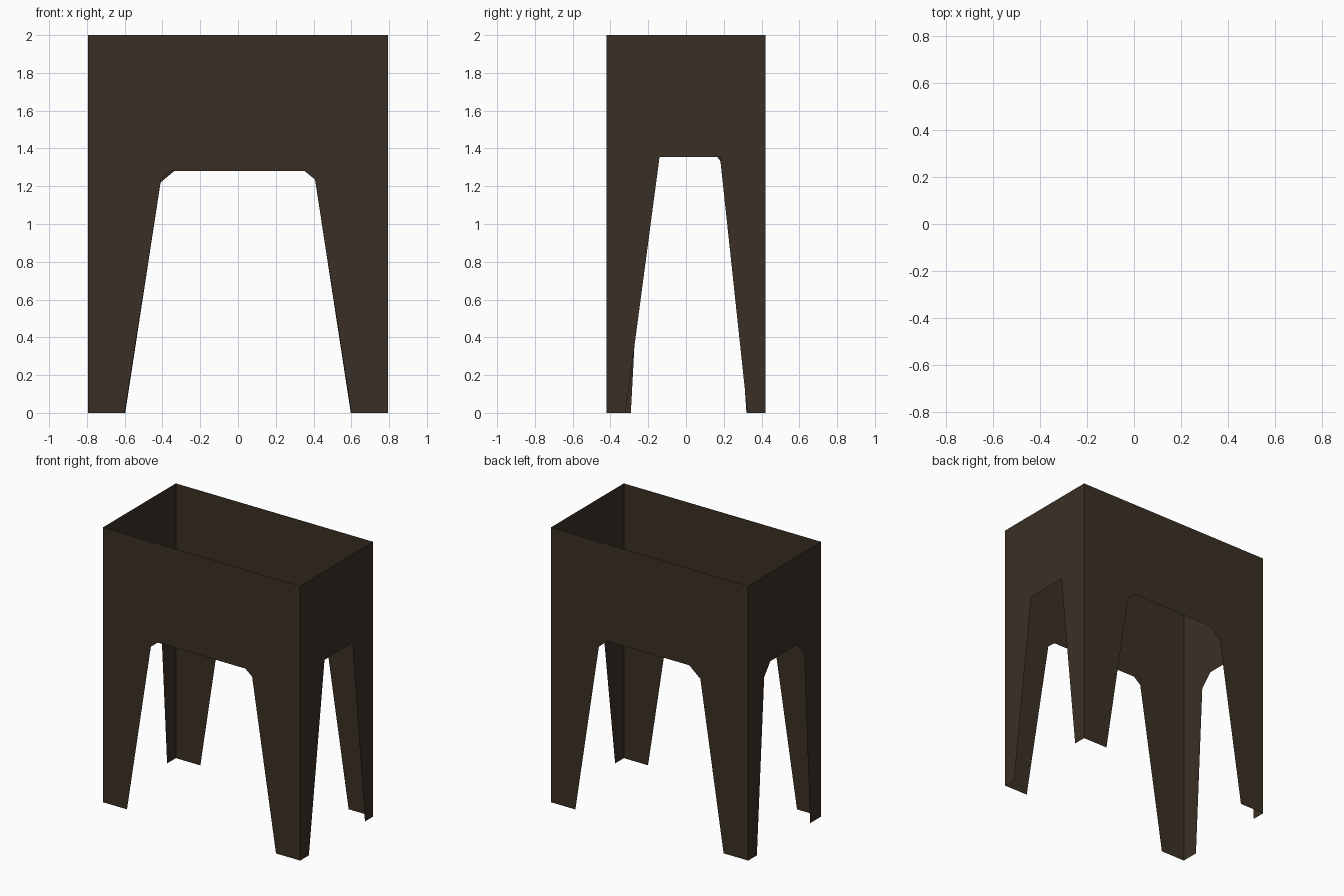
import bpy
import bmesh

if "Cube" in bpy.data.objects:
    bpy.data.objects.remove(bpy.data.objects["Cube"])

HALF_X, HALF_Y, TOP = 0.795, 0.42, 2.0

metal = bpy.data.materials.new("dark brown metal")
metal.diffuse_color = (0.042, 0.030, 0.019, 1)
metal.use_nodes = True
metal.node_tree.nodes["Principled BSDF"].inputs["Base Color"].default_value = metal.diffuse_color


def panel(name, half, opening, place):
    """Thin upright sheet with a leg opening; place maps (along, z) to 3D."""
    outline = [(-half, 0)] + opening + [(half, 0), (half, TOP), (-half, TOP)]
    bm = bmesh.new()
    face = bm.faces.new([bm.verts.new(place(u, z)) for u, z in outline])
    face.normal_update()
    centre = face.calc_center_bounds()
    if face.normal.dot(centre.xy.to_3d()) < 0:  # face outwards
        face.normal_flip()
    bmesh.ops.triangulate(bm, faces=bm.faces[:])
    mesh = bpy.data.meshes.new(name)
    bm.to_mesh(mesh)
    bm.free()
    mesh.materials.append(metal)
    bpy.context.collection.objects.link(bpy.data.objects.new(name, mesh))


# long panels
panel("front_panel", HALF_X,
      [(-0.6, 0), (-0.408, 1.235), (-0.353, 1.28),
       (0.353, 1.28), (0.408, 1.235), (0.6, 0)],
      lambda u, z: (u, -HALF_Y, z))
panel("back_panel", HALF_X,
      [(-0.597, 0), (-0.41, 1.22), (-0.32, 1.295),
       (0.34, 1.295), (0.408, 1.235), (0.597, 0)],
      lambda u, z: (u, HALF_Y, z))

# end panels: plain trapezoid opening on the right, chamfered on the left
panel("right_panel", HALF_Y,
      [(-0.32, 0), (-0.14, 1.355), (0.18, 1.355), (0.325, 0)],
      lambda u, z: (HALF_X, u, z))
panel("left_panel", HALF_Y,
      [(-0.292, 0), (-0.225, 1.265), (-0.14, 1.355),
       (0.165, 1.355), (0.236, 1.265), (0.32, 0)],
      lambda u, z: (-HALF_X, u, z))
